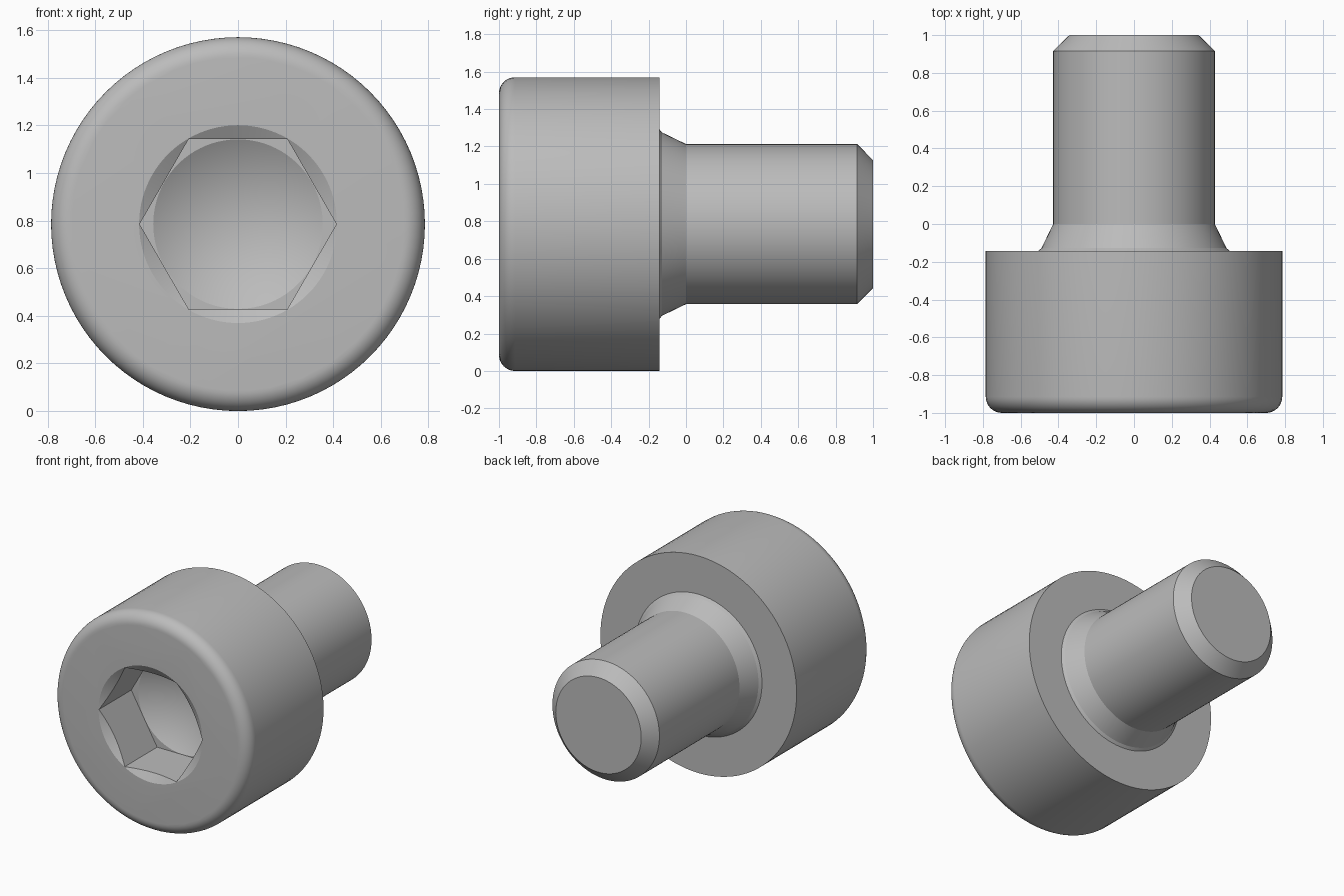
import bpy, bmesh
from math import sin, cos, pi, tan, radians
from mathutils import Matrix

AXIS_Z = 0.785      # height of the bolt axis
HEAD_R, SHANK_R = 0.785, 0.428
FRONT, HEAD_BACK, TIP = -1.0, -0.143, 1.0
FILLET = 0.086
APOTHEM = 0.358     # half the hex key size
FLOOR = FRONT + 0.371

if "Cube" in bpy.data.objects:
    bpy.data.objects.remove(bpy.data.objects["Cube"])

steel = bpy.data.materials.new("grey steel")
steel.use_nodes = True
colour = (0.5, 0.5, 0.5, 1)
steel.diffuse_color = colour
steel.node_tree.nodes["Principled BSDF"].inputs["Base Color"].default_value = colour


def lathe(name, profile, sides=96, turn=0.0):
    """Revolve (radius, y) points, which start and end on the axis."""
    bm = bmesh.new()
    verts = [bm.verts.new((r, y, 0)) for r, y in profile]
    edges = [bm.edges.new(pair) for pair in zip(verts, verts[1:])]
    bmesh.ops.spin(bm, geom=verts + edges, cent=(0, 0, 0), axis=(0, 1, 0),
                   angle=2 * pi, steps=sides, use_duplicate=False)
    bmesh.ops.remove_doubles(bm, verts=bm.verts, dist=1e-4)
    bmesh.ops.dissolve_limit(bm, angle_limit=radians(0.5), verts=bm.verts, edges=bm.edges)
    bmesh.ops.recalc_face_normals(bm, faces=bm.faces)
    bm.transform(Matrix.Translation((0, 0, AXIS_Z)) @ Matrix.Rotation(turn, 4, 'Y'))
    mesh = bpy.data.meshes.new(name)
    bm.to_mesh(mesh)
    bm.free()
    mesh.materials.append(steel)
    obj = bpy.data.objects.new(name, mesh)
    bpy.context.collection.objects.link(obj)
    return obj


# Head with rounded rim, flared neck and chamfered shank
rim = [(HEAD_R - FILLET + FILLET * sin(a), FRONT + FILLET - FILLET * cos(a))
       for a in (i * pi / 20 for i in range(11))]
bolt = lathe("cap_bolt", [(0, FRONT)] + rim + [
    (HEAD_R, HEAD_BACK), (0.508, HEAD_BACK), (0.49, -0.128),
    (SHANK_R, 0), (SHANK_R, 0.915), (0.342, TIP), (0, TIP)])

# Socket cutters: hexagon, lead-in chamfer, drill point
corner = APOTHEM / cos(pi / 6)
slope = tan(pi / 6)
mouth = corner + 0.002
lip = 0.1
cutters = [
    lathe("hex_cutter", [(0, FRONT - lip), (corner, FRONT - lip),
                         (corner, FLOOR), (0, FLOOR)], sides=6),
    lathe("chamfer_cutter", [(0, FRONT - lip), (mouth + lip / slope, FRONT - lip),
                             (0, FRONT + mouth * slope)]),
    lathe("drill_cutter", [(0, FLOOR - lip), (APOTHEM - 0.002, FLOOR - lip),
                           (APOTHEM - 0.002, FLOOR), (0, FLOOR + APOTHEM * slope)]),
]
for obj in bpy.context.selected_objects:
    obj.select_set(False)
bpy.context.view_layer.objects.active = bolt
bolt.select_set(True)
for cutter in cutters:
    cutter.hide_render = True
    mod = bolt.modifiers.new(cutter.name, 'BOOLEAN')
    mod.operation = 'DIFFERENCE'
    mod.solver = 'EXACT'
    mod.object = cutter
    bpy.ops.object.modifier_apply(modifier=mod.name)
    bpy.data.objects.remove(cutter)

# Smooth round surfaces, crisp machined edges
bpy.ops.object.shade_smooth_by_angle(angle=radians(20))
